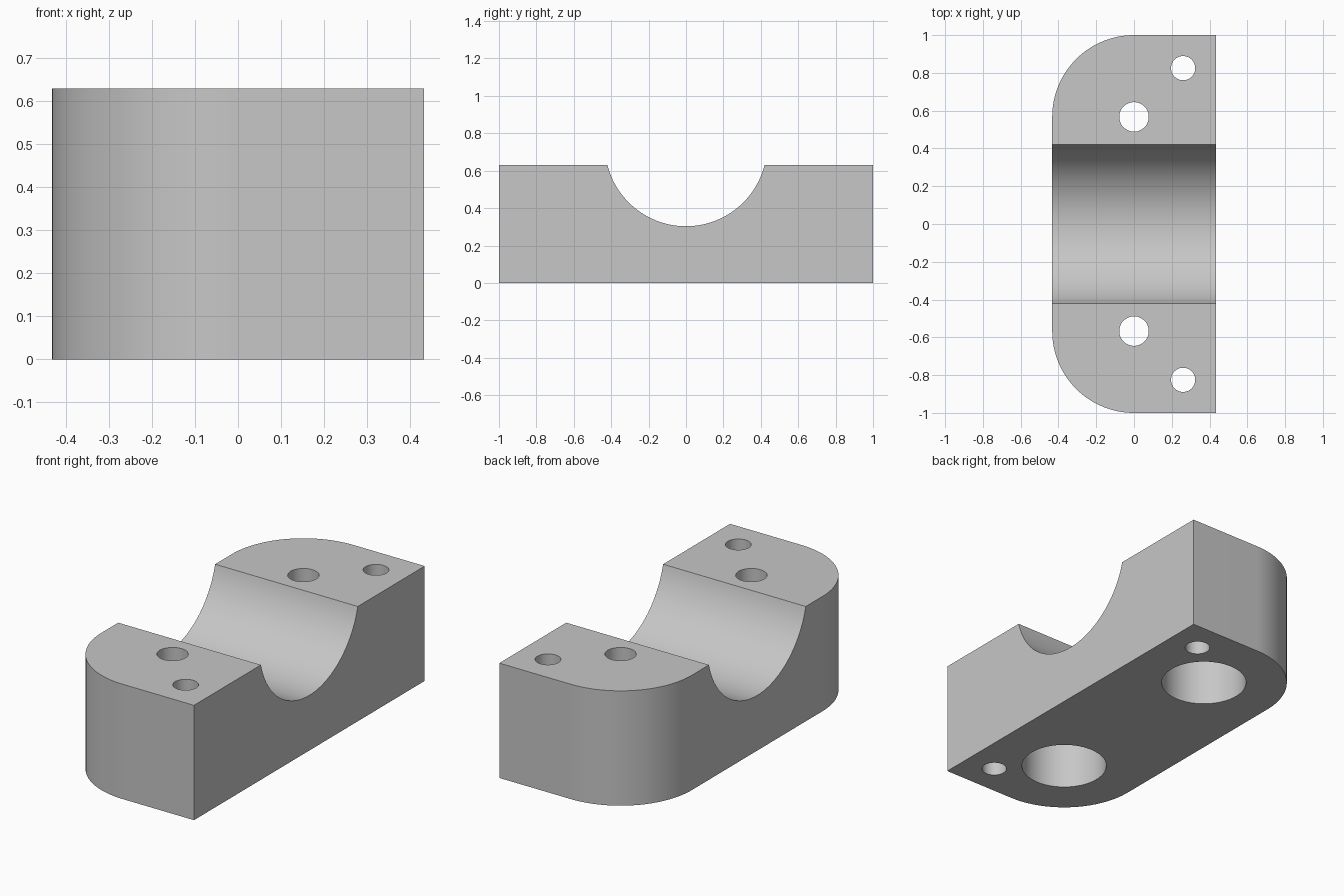
import bpy, bmesh, math

if "Cube" in bpy.data.objects:
    bpy.data.objects.remove(bpy.data.objects["Cube"], do_unlink=True)

HALF_W, HEIGHT = 0.433, 0.63
BOLT_Y = 1 - HALF_W          # corner arcs share the bolt hole centres

grey = bpy.data.materials.new("light_grey")
grey.use_nodes = True
colour = (0.57, 0.57, 0.57, 1)
grey.diffuse_color = colour
grey.node_tree.nodes["Principled BSDF"].inputs["Base Color"].default_value = colour


def arc(cy, start, end, steps=32):
    angles = [math.radians(start + (end - start) * i / steps) for i in range(steps + 1)]
    return [(HALF_W * math.cos(a), cy + HALF_W * math.sin(a)) for a in angles]


# Block: plan outline with two rounded corners, extruded upward
outline = [(HALF_W, -1), (HALF_W, 1)] + arc(BOLT_Y, 90, 180) + arc(-BOLT_Y, 180, 270)
bm = bmesh.new()
base = bm.faces.new([bm.verts.new((x, y, 0)) for x, y in outline])
top = bmesh.ops.extrude_face_region(bm, geom=[base])
bmesh.ops.translate(bm, vec=(0, 0, HEIGHT),
                    verts=[v for v in top["geom"] if isinstance(v, bmesh.types.BMVert)])
bmesh.ops.recalc_face_normals(bm, faces=bm.faces)
mesh = bpy.data.meshes.new("clamp_block")
bm.to_mesh(mesh)
bm.free()
mesh.materials.append(grey)
block = bpy.data.objects.new("clamp_block", mesh)
bpy.context.collection.objects.link(block)


def cut(name, radius, depth, location, rotation=(0, 0, 0), sides=64):
    """Subtract a cylinder from the block."""
    bpy.ops.mesh.primitive_cylinder_add(vertices=sides, radius=radius, depth=depth,
                                        location=location, rotation=rotation)
    cutter = bpy.context.object
    cutter.name = name
    cutter.data.materials.append(grey)
    cutter.hide_render = True
    bpy.context.view_layer.objects.active = block
    mod = block.modifiers.new(name, 'BOOLEAN')
    mod.operation, mod.solver, mod.object = 'DIFFERENCE', 'EXACT', cutter
    bpy.ops.object.modifier_apply(modifier=mod.name)
    bpy.data.objects.remove(cutter, do_unlink=True)


# Shaft groove across the top
cut("shaft_groove", HALF_W, 2, (0, 0, 0.736), (0, math.pi / 2, 0), 128)

# Bolt holes with deep counterbores underneath, and small pin holes
for side in (-1, 1):
    cut("bolt_hole", 0.078, 2, (0, side * BOLT_Y, 0))
    cut("counterbore", 0.22, 0.72, (0, side * BOLT_Y, 0))
    cut("pin_hole", 0.064, 2, (0.26, side * 0.825, 0))

bpy.ops.object.select_all(action='DESELECT')
block.select_set(True)
bpy.context.view_layer.objects.active = block
bpy.ops.object.shade_smooth_by_angle(angle=math.radians(30))
